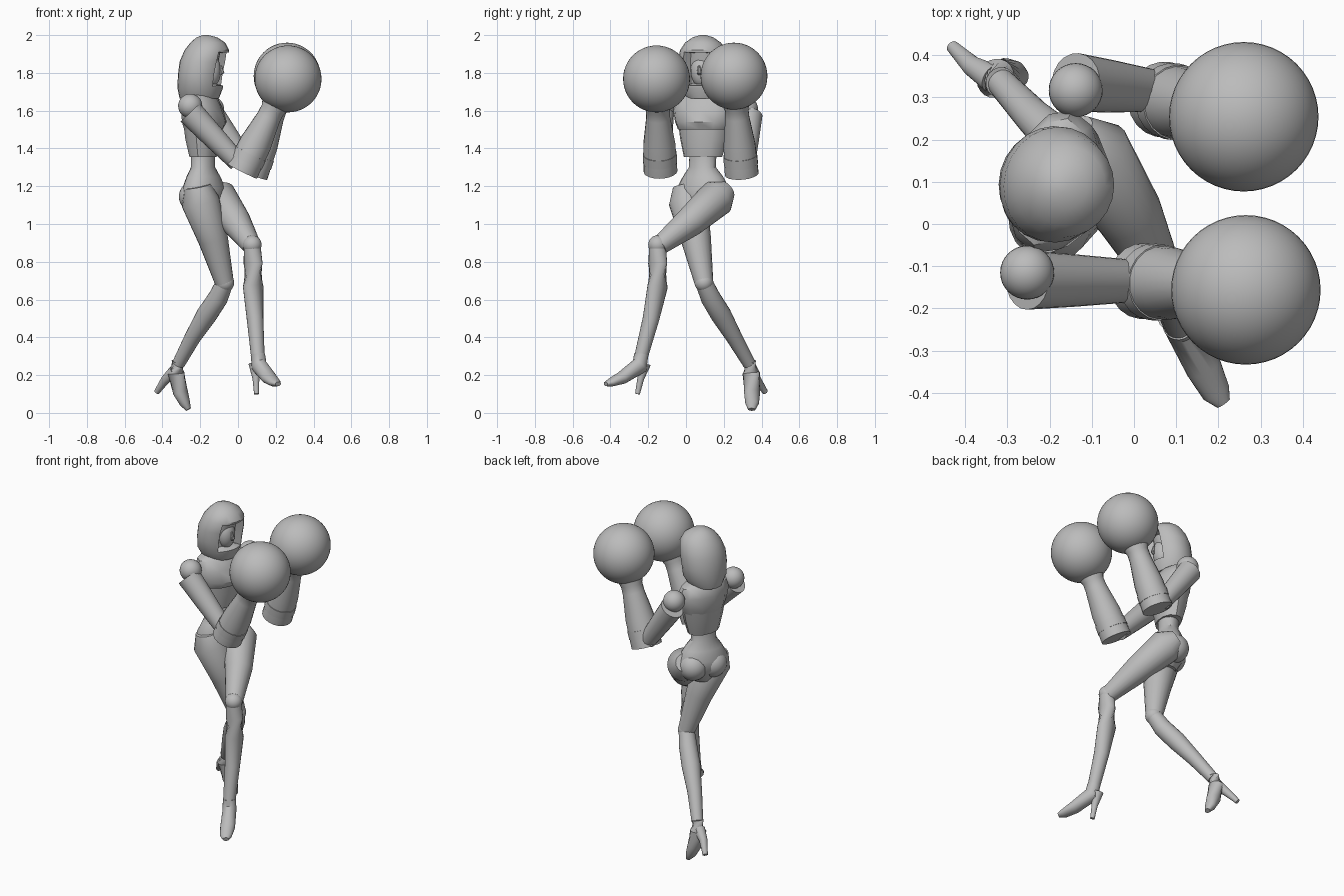
import bpy, bmesh, math
from mathutils import Vector

cube = bpy.data.objects.get("Cube")
if cube:
    bpy.data.objects.remove(cube, do_unlink=True)

grey = bpy.data.materials.new("plain_grey")
grey.use_nodes = True
GREY = (0.5, 0.5, 0.5, 1)
grey.diffuse_color = GREY
grey.node_tree.nodes["Principled BSDF"].inputs["Base Color"].default_value = GREY

# Sideways and forward axes of the twisted upper body and the hips
CHEST = (Vector((0.257, 0.966, 0)), Vector((0.966, -0.257, 0)))
HIPS = (Vector((0.5, 0.866, 0)), Vector((0.866, -0.5, 0)))
UP = Vector((0, 0, 1))


def finish(name, bm, angle=40):
    bmesh.ops.recalc_face_normals(bm, faces=bm.faces)
    mesh = bpy.data.meshes.new(name)
    bm.to_mesh(mesh)
    bm.free()
    mesh.materials.append(grey)
    mesh.shade_smooth()
    mesh.set_sharp_from_angle(angle=math.radians(angle))
    obj = bpy.data.objects.new(name, mesh)
    bpy.context.collection.objects.link(obj)
    return obj


def loft_mesh(stations, frame=None, sides=20):
    """Skin rings given as (x, y, z, half width, half depth)."""
    bm = bmesh.new()
    pts = [Vector(s[:3]) for s in stations]
    rings = []
    for i, s in enumerate(stations):
        if frame:
            u, v = frame
        else:
            t = (pts[min(i + 1, len(pts) - 1)] - pts[max(i - 1, 0)]).normalized()
            u = t.cross(UP).normalized()
            v = u.cross(t)
        a, b = s[3], s[-1]
        rings.append([bm.verts.new(pts[i] + u * a * math.cos(k * math.tau / sides)
                                   + v * b * math.sin(k * math.tau / sides))
                      for k in range(sides)])
    for r, q in zip(rings, rings[1:]):
        for k in range(sides):
            n = (k + 1) % sides
            bm.faces.new((r[k], r[n], q[n], q[k]))
    bm.faces.new(rings[0])
    bm.faces.new(rings[-1])
    bmesh.ops.recalc_face_normals(bm, faces=bm.faces)
    return bm


def loft(name, stations, frame=None, sides=20):
    return finish(name, loft_mesh(stations, frame, sides))


def ball(name, center, radius, scale=(1, 1, 1), segments=32):
    bm = bmesh.new()
    bmesh.ops.create_uvsphere(bm, u_segments=segments, v_segments=segments // 2, radius=radius)
    bmesh.ops.scale(bm, vec=scale, verts=bm.verts)
    bmesh.ops.translate(bm, vec=center, verts=bm.verts)
    return finish(name, bm)


# Hood with a recessed face opening
hood = loft_mesh([(-.205, .1, 1.665, .095, .105), (-.2, .097, 1.72, .13, .12),
                  (-.195, .095, 1.79, .138, .122), (-.183, .093, 1.86, .138, .125),
                  (-.165, .09, 1.92, .122, .118), (-.16, .09, 1.96, .095, .092),
                  (-.165, .09, 1.988, .055, .055), (-.17, .09, 2.0, .015, .015)],
                 CHEST, 24)
hood.normal_update()
opening = [f for f in hood.faces
           if f.normal.dot(CHEST[1]) > 0.72 and 1.7 < f.calc_center_median().z < 1.94]
bmesh.ops.inset_region(hood, faces=opening, thickness=0.012, depth=0)
bmesh.ops.inset_region(hood, faces=opening, thickness=0.008, depth=-0.045)
finish("hood", hood, 35)
face_center = Vector((-.19, .095, 1.81)) + CHEST[1] * 0.05
ball("face", face_center, 0.06, (0.85, 0.95, 1.4))
nose = face_center + CHEST[1] * 0.052
loft("nose", [(nose.x, nose.y, 1.84, .006), (nose.x + .008, nose.y, 1.80, .012),
              (nose.x, nose.y, 1.79, .006)], CHEST, 8)
loft("neck", [(-.2, .1, 1.64, .06), (-.2, .1, 1.75, .05)], CHEST)

# Torso
loft("ribcage", [(-.185, .09, 1.355, .105, .07), (-.187, .095, 1.45, .13, .09),
                 (-.19, .1, 1.56, .15, .1)], CHEST, 12)
loft("breastplate", [(-.183, .095, 1.5, .142, .1), (-.178, .095, 1.54, .158, .118),
                     (-.19, .1, 1.61, .175, .105), (-.197, .1, 1.665, .155, .085),
                     (-.2, .1, 1.7, .07, .055)], CHEST, 12)
loft("waist_and_pelvis", [(-.185, .09, 1.38, .075, .06), (-.185, .087, 1.3, .076, .06),
                          (-.183, .09, 1.25, .115, .08), (-.18, .09, 1.19, .15, .1),
                          (-.18, .09, 1.13, .15, .1), (-.17, .08, 1.04, .06, .06)], HIPS)
for side, x, y in (("left", -.165, .165), ("right", -.228, .06)):
    ball(side + "_buttock", (x, y, 1.145), 0.085)

# Arms and boxing gloves: shoulder, elbow, cuff, glove
arms = {
    "left": ((-.138, .317, 1.61), (.05, .315, 1.31), (.07, .295, 1.265), (.26, .254, 1.783)),
    "right": ((-.253, -.115, 1.625), (-.0, -.135, 1.325), (.02, -.135, 1.28), (.265, -.156, 1.768)),
}
for side, (shoulder, elbow, cuff, glove) in arms.items():
    shoulder, elbow, cuff, glove = map(Vector, (shoulder, elbow, cuff, glove))
    ball(side + "_shoulder", shoulder, 0.064)
    outer = math.copysign(0.018, shoulder.y)
    start = shoulder + Vector((0, outer, -.035))
    loft(side + "_upper_arm", [(*start, .07), (*start.lerp(elbow, .45), .062), (*elbow, .05)])
    ball(side + "_glove", glove, 0.177, segments=48)
    profile = ((0, .09), (.3, .085), (.58, .064), (.66, .063), (.74, .078), (.85, .09))
    loft(side + "_glove_cuff", [(*cuff.lerp(glove, t), r) for t, r in profile])
    loft(side + "_cuff_strap", [(*cuff.lerp(glove, t), r) for t, r in ((.1, .091), (.19, .09))])

# Legs: each path runs downward from the hip
legs = {
    "left": {
        "thigh": [(-.145, .215, 1.18, .055), (-.105, .165, 1.14, .1),
                  (-.01, .02, 1.01, .08), (.072, -.14, .885, .05)],
        "shin": [(.075, -.15, .89, .044), (.08, -.15, .79, .05), (.08, -.15, .67, .054),
                 (.09, -.185, .5, .044), (.105, -.237, .3, .036)],
        "foot": [(.105, -.237, .31, .038), (.112, -.245, .25, .04, .046),
                 (.165, -.34, .185, .043, .034), (.195, -.4, .16, .034, .022),
                 (.212, -.425, .153, .018, .012)],
        "heel": [(.09, -.22, .26, .034), (.095, -.24, .18, .018), (.098, -.257, .1, .013)],
    },
    "right": {
        "thigh": [(-.215, 0, 1.2, .07), (-.2, .01, 1.12, .102),
                  (-.132, .053, .92, .08), (-.072, .095, .69, .05)],
        "shin": [(-.07, .095, .69, .046), (-.105, .13, .61, .053), (-.165, .185, .52, .055),
                 (-.24, .255, .4, .043), (-.315, .335, .26, .034)],
        "foot": [(-.315, .335, .27, .037), (-.328, .345, .21, .043, .048),
                 (-.305, .35, .11, .043, .04), (-.28, .35, .05, .036, .028),
                 (-.262, .348, .018, .02, .014)],
        "heel": [(-.335, .345, .22, .034), (-.385, .375, .175, .024), (-.43, .42, .11, .015)],
    },
}
for side, parts in legs.items():
    for part, path in parts.items():
        loft(side + "_" + part, path)
    knee = parts["shin"][0]
    ball(side + "_knee", knee[:3], 0.05)
